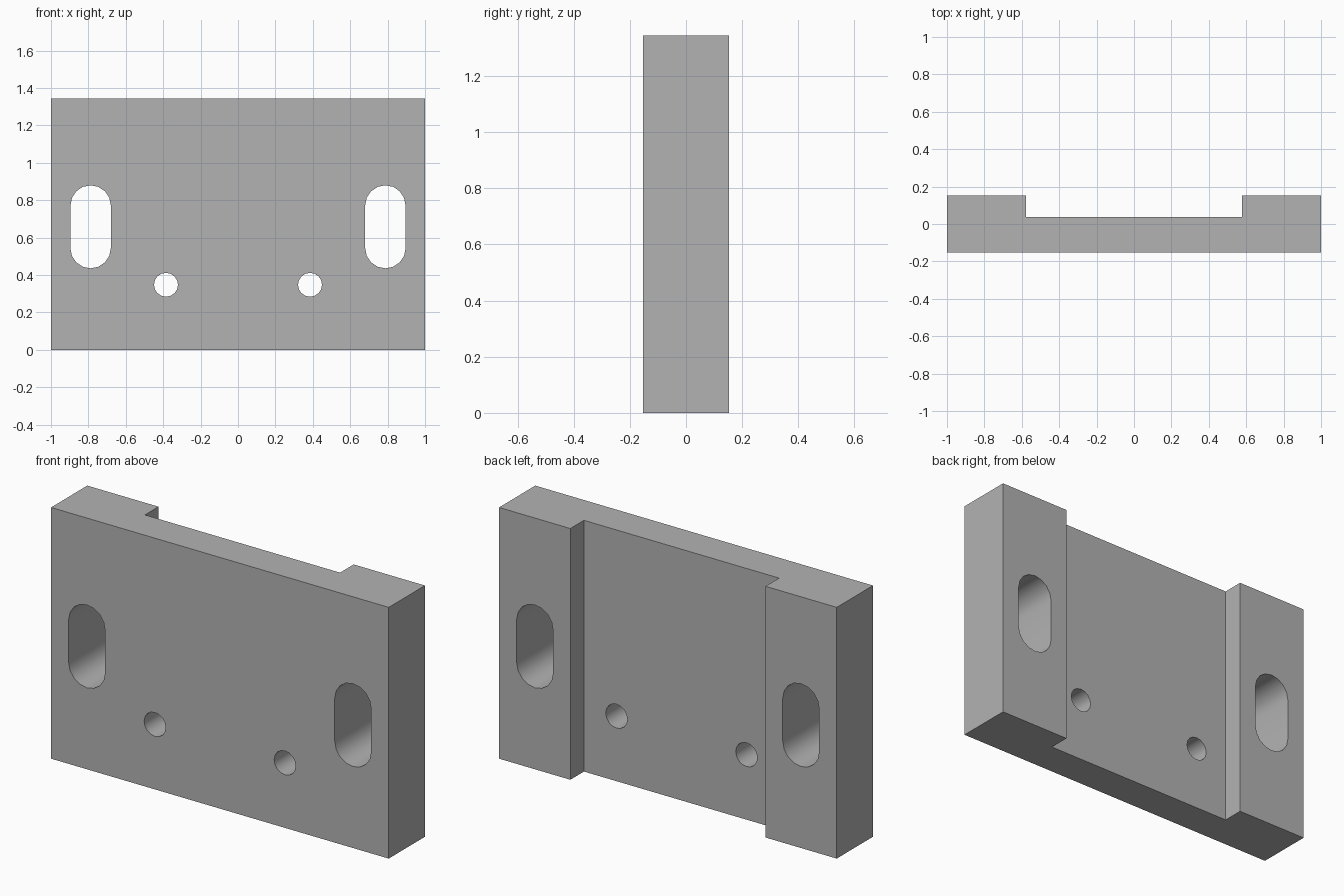
import bpy, bmesh, math

cube = bpy.data.objects.get("Cube")
if cube:
    bpy.data.objects.remove(cube, do_unlink=True)

WIDTH, HEIGHT, HALF_DEPTH = 1.0, 1.345, 0.153
CHANNEL_X, CHANNEL_Y = 0.578, 0.038

grey = bpy.data.materials.new("plain grey")
grey.use_nodes = True
colour = (0.45, 0.45, 0.45, 1)
grey.diffuse_color = colour
grey.node_tree.nodes["Principled BSDF"].inputs["Base Color"].default_value = colour


def prism(name, outline, direction):
    """Extrude a closed outline of 3D points along a direction."""
    bm = bmesh.new()
    face = bm.faces.new([bm.verts.new(p) for p in outline])
    top = bmesh.ops.extrude_face_region(bm, geom=[face])["geom"]
    verts = [g for g in top if isinstance(g, bmesh.types.BMVert)]
    bmesh.ops.translate(bm, verts=verts, vec=direction)
    bmesh.ops.recalc_face_normals(bm, faces=bm.faces)
    mesh = bpy.data.meshes.new(name)
    bm.to_mesh(mesh)
    bm.free()
    mesh.materials.append(grey)
    obj = bpy.data.objects.new(name, mesh)
    bpy.context.collection.objects.link(obj)
    return obj


def slot_outline(x, z, radius, stretch, steps=8):
    """Two half circles pulled apart vertically; no stretch gives a circle."""
    points = []
    for start, shift in ((0, stretch), (math.pi, -stretch)):
        for i in range(steps + (1 if stretch else 0)):
            a = start + math.pi * i / steps
            points.append((x + radius * math.cos(a), -0.3,
                           z + shift + radius * math.sin(a)))
    return points


# Plate with a full-height channel down the back
half = [(WIDTH, -HALF_DEPTH), (WIDTH, HALF_DEPTH),
        (CHANNEL_X, HALF_DEPTH), (CHANNEL_X, CHANNEL_Y)]
outline = half + [(-x, y) for x, y in reversed(half)]
plate = prism("mounting_plate", [(x, y, 0) for x, y in outline], (0, 0, HEIGHT))

# Mirrored long slots and round screw holes
cutters = []
for side in (-1, 1):
    cutters.append(prism("slot_cutter", slot_outline(side * 0.788, 0.658, 0.108, 0.114), (0, 0.6, 0)))
    cutters.append(prism("hole_cutter", slot_outline(side * 0.385, 0.348, 0.064, 0), (0, 0.6, 0)))

bpy.context.view_layer.objects.active = plate
plate.select_set(True)
for cutter in cutters:
    cutter.hide_render = True
    mod = plate.modifiers.new("cut", 'BOOLEAN')
    mod.operation = 'DIFFERENCE'
    mod.solver = 'EXACT'
    mod.object = cutter
    bpy.ops.object.modifier_apply(modifier=mod.name)
for cutter in cutters:
    bpy.data.objects.remove(cutter, do_unlink=True)

# Smooth hole walls, sharp plate edges
bpy.ops.object.shade_smooth_by_angle(angle=math.radians(35))
